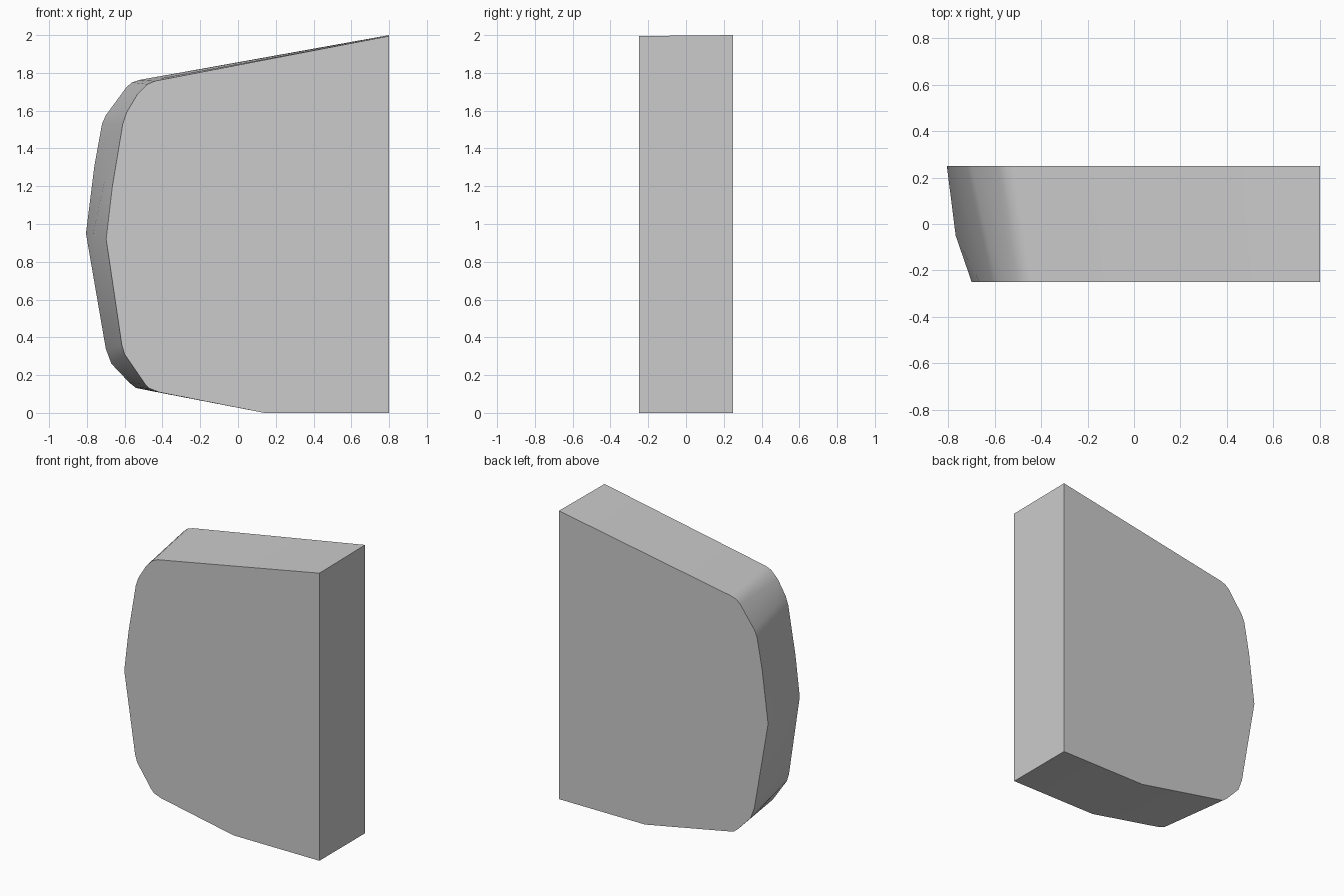
import bpy, bmesh

if "Cube" in bpy.data.objects:
    bpy.data.objects.remove(bpy.data.objects["Cube"])

# Matching outlines (x, z) of the slab's front and back faces
front = [(0.8, 1.995), (-0.44, 1.757), (-0.48, 1.74), (-0.53, 1.69), (-0.59, 1.59), (-0.61, 1.53),
         (-0.665, 1.2), (-0.698, 0.92), (-0.615, 0.36), (-0.60, 0.31), (-0.49, 0.15),
         (-0.47, 0.13), (-0.42, 0.11), (0.14, 0.0), (0.8, 0.0)]
back = [(0.8, 2.0), (-0.52, 1.763), (-0.56, 1.75), (-0.59, 1.725), (-0.70, 1.575), (-0.72, 1.53),
        (-0.76, 1.31), (-0.805, 0.95), (-0.70, 0.34), (-0.67, 0.26), (-0.575, 0.16),
        (-0.54, 0.132), (-0.48, 0.12), (0.14, 0.0), (0.8, 0.0)]

# Section between them, with the widest edge bulging outward
middle = [(f[0] * 0.6 + b[0] * 0.4, f[1] * 0.6 + b[1] * 0.4) for f, b in zip(front, back)]
middle[7] = (-0.767, 0.95)

# Loft the slab through its three sections
bm = bmesh.new()
rings = [[bm.verts.new((x, y, z)) for x, z in outline]
         for y, outline in ((-0.25, front), (-0.05, middle), (0.25, back))]
n = len(front)
for a, b in zip(rings, rings[1:]):
    for i in range(n):
        j = (i + 1) % n
        bm.faces.new((a[i], a[j], b[j], b[i]))
bm.faces.new(rings[0])
bm.faces.new(rings[-1][::-1])
bmesh.ops.recalc_face_normals(bm, faces=bm.faces)
mesh = bpy.data.meshes.new("slab")
bm.to_mesh(mesh)
bm.free()

slab = bpy.data.objects.new("slab", mesh)
bpy.context.collection.objects.link(slab)
grey = bpy.data.materials.new("light grey")
grey.diffuse_color = (0.6, 0.6, 0.6, 1)
grey.use_nodes = True
grey.node_tree.nodes["Principled BSDF"].inputs["Base Color"].default_value = grey.diffuse_color
mesh.materials.append(grey)

# Smooth the rounded end, keep the face rims sharp
bpy.context.view_layer.objects.active = slab
slab.select_set(True)
bpy.ops.object.shade_smooth_by_angle(angle=0.52)
